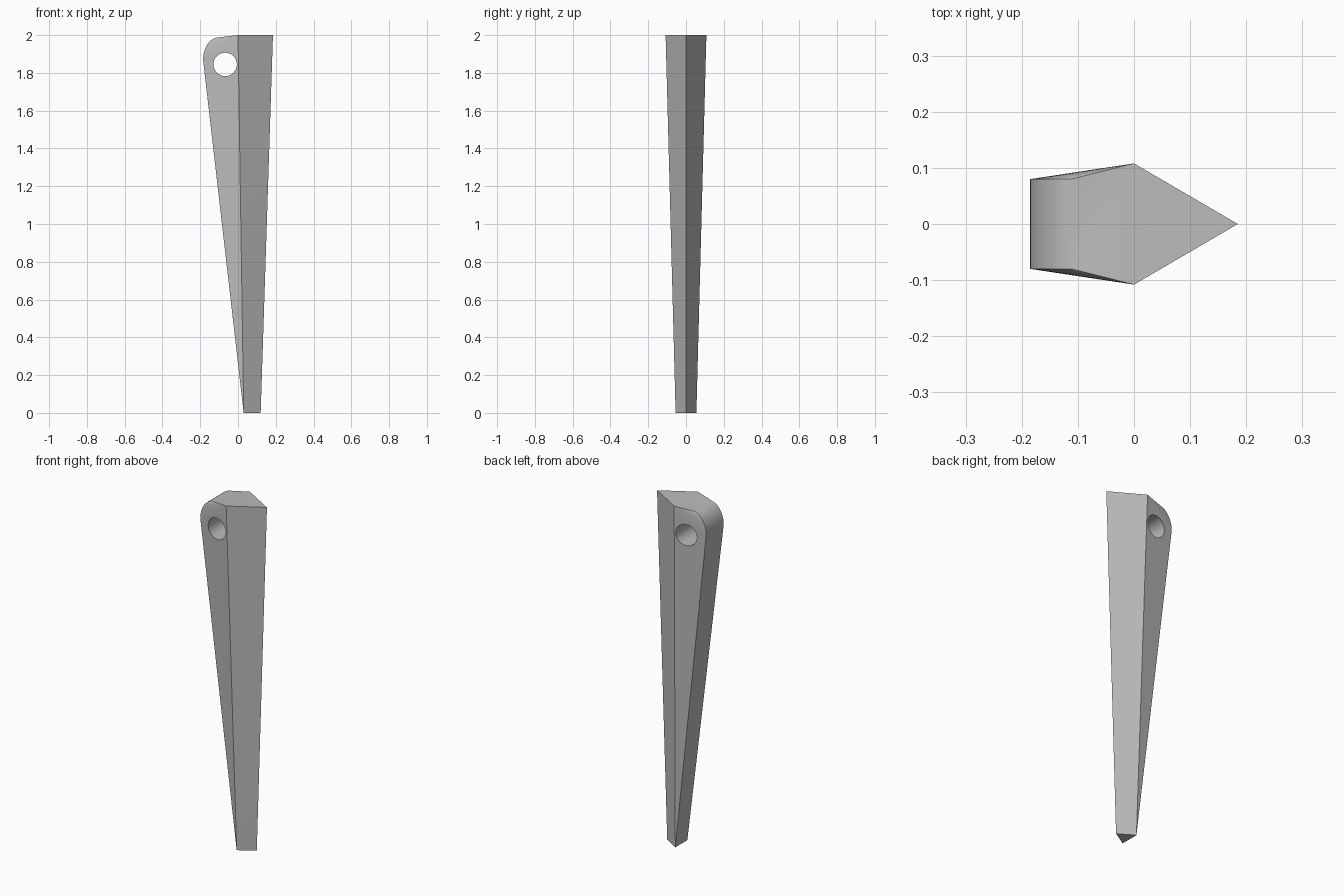
import bpy
import bmesh
import math

default = bpy.data.objects.get("Cube")
if default:
    bpy.data.objects.remove(default, do_unlink=True)

grey = bpy.data.materials.new("plain grey")
grey.use_nodes = True
grey.diffuse_color = (0.5, 0.5, 0.5, 1)
grey.node_tree.nodes["Principled BSDF"].inputs["Base Color"].default_value = (0.5, 0.5, 0.5, 1)

# Rear edge of one flank: tip, then the rounded shoulder at the head
ARC = 12
rear_edge = [(0.03, 0.055, 0)]
for i in range(ARC + 1):
    a = math.pi / 2 * i / ARC
    rear_edge.append((-0.1 - 0.085 * math.cos(a), 0.08, 1.87 + 0.118 * math.sin(a)))

bm = bmesh.new()
front_top = bm.verts.new((0.185, 0, 2))
front_tip = bm.verts.new((0.12, 0, 0))
flanks = []
for side in (-1, 1):
    edge = [bm.verts.new((x, y * side, z)) for x, y, z in rear_edge]
    ridge = bm.verts.new((0, 0.108 * side, 2))
    # Flank behind the ridge, then the wedge face in front of it
    for a, b in zip(edge, edge[1:]):
        bm.faces.new((ridge, a, b))
    bm.faces.new((ridge, front_top, edge[0]))
    bm.faces.new((front_top, front_tip, edge[0]))
    flanks.append((edge, ridge))

# Rear strip, rounded shoulder, top and tip
(near, near_ridge), (far, far_ridge) = flanks
for i in range(len(near) - 1):
    bm.faces.new((near[i], near[i + 1], far[i + 1], far[i]))
bm.faces.new((near[-1], near_ridge, far_ridge, far[-1]))
bm.faces.new((near_ridge, front_top, far_ridge))
bm.faces.new((near[0], far[0], front_tip))
bmesh.ops.recalc_face_normals(bm, faces=bm.faces)

mesh = bpy.data.meshes.new("peg")
bm.to_mesh(mesh)
bm.free()
mesh.materials.append(grey)
peg = bpy.data.objects.new("peg", mesh)
bpy.context.collection.objects.link(peg)

# Cord hole through the head
bpy.ops.mesh.primitive_cylinder_add(vertices=32, radius=0.062, depth=0.6,
                                    location=(-0.068, 0, 1.845),
                                    rotation=(math.pi / 2, 0, 0))
cutter = bpy.context.object
cutter.name = "hole_cutter"
cutter.hide_render = True
cutter.data.materials.append(grey)

hole = peg.modifiers.new("cord hole", "BOOLEAN")
hole.operation = "DIFFERENCE"
hole.solver = "EXACT"
hole.object = cutter
bpy.ops.object.select_all(action="DESELECT")
peg.select_set(True)
bpy.context.view_layer.objects.active = peg
bpy.ops.object.modifier_apply(modifier=hole.name)
bpy.data.objects.remove(cutter, do_unlink=True)
bpy.ops.object.shade_smooth_by_angle(angle=math.radians(30))
